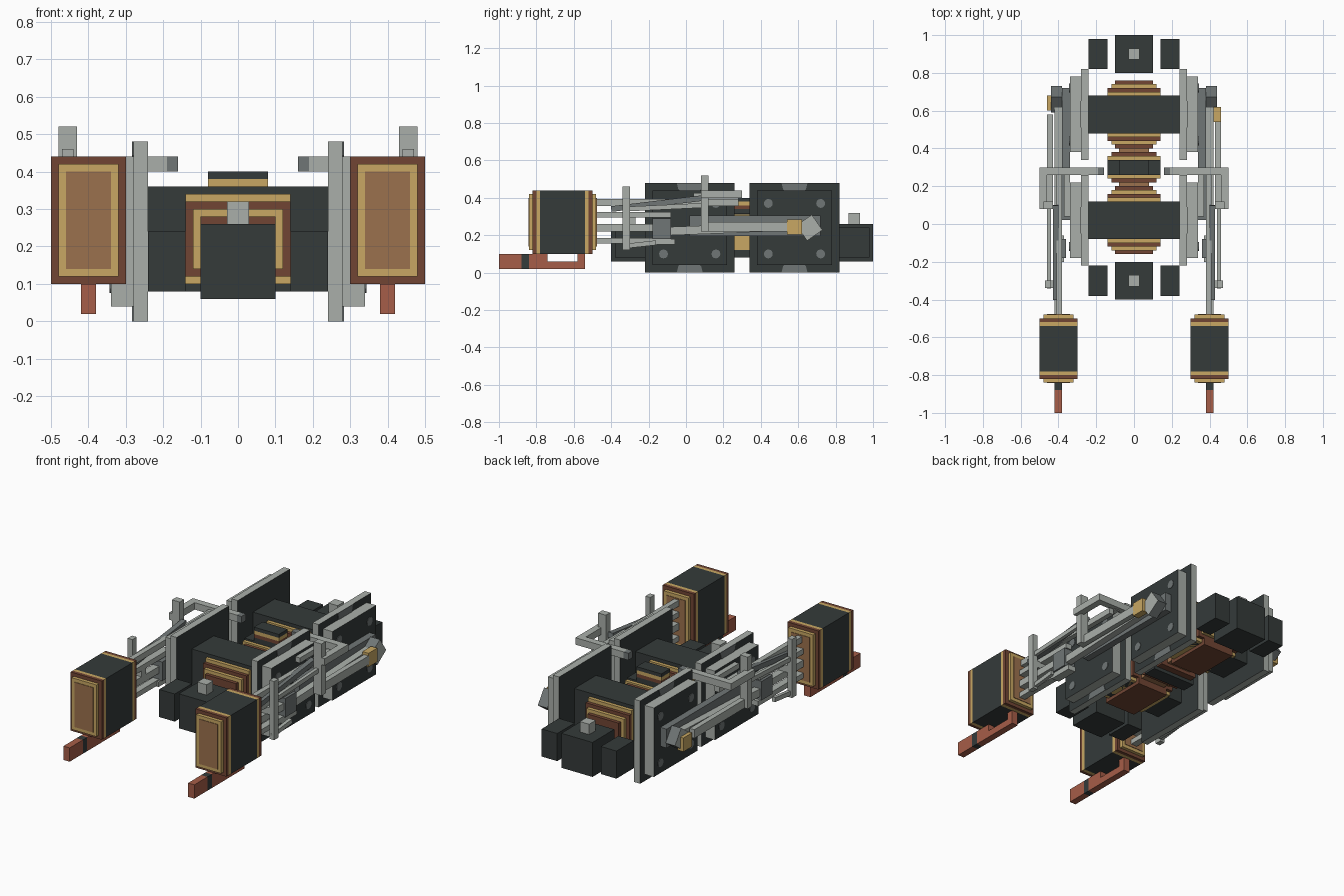
import bpy, bmesh, math
from mathutils import Matrix, Vector

cube = bpy.data.objects.get("Cube")
if cube:
    bpy.data.objects.remove(cube)


def material(name, rgb):
    m = bpy.data.materials.new(name)
    m.use_nodes = True
    color = (*rgb, 1)
    m.diffuse_color = color
    m.node_tree.nodes["Principled BSDF"].inputs["Base Color"].default_value = color
    return m


DARK = material("dark iron", (0.035, 0.043, 0.042))
RUST = material("dark copper", (0.165, 0.06, 0.034))
COPPER = material("copper", (0.33, 0.165, 0.075))
GOLD = material("brass", (0.58, 0.39, 0.125))
RED = material("red copper", (0.38, 0.11, 0.065))
LIGHT = material("light steel", (0.4, 0.43, 0.4))
GREY = material("grey steel", (0.16, 0.18, 0.18))


def finish(name, bm, *mats):
    mesh = bpy.data.meshes.new(name)
    bm.to_mesh(mesh)
    bm.free()
    for m in mats:
        mesh.materials.append(m)
    ob = bpy.data.objects.new(name, mesh)
    bpy.context.collection.objects.link(ob)
    return ob


def box(name, x, y, z, mat, side_mat=None, turn=0):
    """Box from three (low, high) ranges; side_mat colours the faces along x."""
    bm = bmesh.new()
    bmesh.ops.create_cube(bm, size=1)
    ranges = (x, y, z)
    size = [hi - lo for lo, hi in ranges]
    mid = Vector([(lo + hi) / 2 for lo, hi in ranges])
    bmesh.ops.scale(bm, vec=size, verts=bm.verts)
    if side_mat:
        bm.normal_update()
        for f in bm.faces:
            f.material_index = int(abs(f.normal.x) > 0.5)
    bmesh.ops.rotate(bm, matrix=Matrix.Rotation(math.radians(turn), 3, 'X'), verts=bm.verts)
    bmesh.ops.translate(bm, vec=mid, verts=bm.verts)
    return finish(name, bm, mat, *([side_mat] if side_mat else []))


def pair(name, x, y, z, mat, side_mat=None, turn=0):
    """The same box on the left and the right."""
    box(name + "_left", x, y, z, mat, side_mat, turn)
    box(name + "_right", (-x[1], -x[0]), y, z, mat, side_mat, turn)


def rod(name, x, width, start, end, mat):
    """Square bar between two (y, z) points, on both sides."""
    dy, dz = end[0] - start[0], end[1] - start[1]
    half = math.hypot(dy, dz) / 2
    cy, cz = (start[0] + end[0]) / 2, (start[1] + end[1]) / 2
    pair(name, x, (cy - half, cy + half), (cz - width / 2, cz + width / 2),
         mat, turn=math.degrees(math.atan2(dz, dy)))


def spot(name, x, y, z, radius, cut=None):
    """Thin disc lying on a side plate; cut keeps the half above or below z."""
    for s, side in ((1, "left"), (-1, "right")):
        bm = bmesh.new()
        turn = Matrix.Rotation(math.pi / 2, 4, 'Y')
        bmesh.ops.create_cone(bm, cap_ends=True, segments=12, radius1=radius, radius2=radius,
                              depth=0.006, matrix=Matrix.Translation((s * x, y, z)) @ turn)
        if cut:
            geom = bm.verts[:] + bm.edges[:] + bm.faces[:]
            bmesh.ops.bisect_plane(bm, geom=geom, plane_co=(0, 0, z),
                                   plane_no=(0, 0, cut), clear_outer=True)
            bmesh.ops.holes_fill(bm, edges=bm.edges)
        finish(name + "_" + side, bm, GREY)


# Cylinder blocks: dark jacket, banded ends and panelled covers
pair("cylinder_jacket", (0.3, 0.5), (-0.78, -0.54), (0.1, 0.44), DARK)
for end, s in (("front", -1), ("back", 1)):
    def span(a, b):
        return tuple(sorted((-0.66 + s * a, -0.66 + s * b)))
    pair(end + "_brass_band", (0.3, 0.5), span(0.12, 0.14), (0.1, 0.44), GOLD)
    pair(end + "_copper_band", (0.3, 0.5), span(0.14, 0.16), (0.1, 0.44), RUST)
    pair(end + "_cover", (0.32, 0.48), span(0.16, 0.18), (0.12, 0.42), GOLD)
    pair(end + "_cover_panel", (0.34, 0.46), span(0.18, 0.183), (0.14, 0.4), COPPER)

# Runners under the cylinders
X = (0.38, 0.42)
pair("runner_nose", X, (-1, -0.88), (0.02, 0.1), RED)
pair("runner_collar", X, (-0.88, -0.84), (0.02, 0.1), DARK)
pair("runner_body", X, (-0.84, -0.74), (0.02, 0.1), RED)
pair("runner_rail", X, (-0.74, -0.54), (0.02, 0.06), RED)
pair("runner_post", X, (-0.58, -0.54), (0.06, 0.1), RED)

# Two drive units, each with a cross block, banded core and side plates
for unit, c in (("front", 0.02), ("rear", 0.58)):
    box(unit + "_cross_block", (-0.24, 0.24), (c - 0.1, c + 0.1), (0.1, 0.36), DARK)
    layers = ((0.14, 0.12, 0.34, GOLD), (0.14, 0.14, 0.32, RUST),
              (0.12, 0.16, 0.3, GOLD), (0.1, 0.18, 0.28, RUST))
    for i, (w, d, top, mat) in enumerate(layers):
        box(f"{unit}_core_band_{i}", (-w, w), (c - d, c + d), (0.44 - top, top), mat)
    box(unit + "_core_base", (-0.1, 0.1), (c - 0.14, c + 0.14), (0.08, 0.14), RUST)

    pair(unit + "_wide_plate", (0.24, 0.28), (c - 0.24, c + 0.24), (0, 0.48), LIGHT, DARK)
    pair(unit + "_outer_plate", (0.28, 0.34), (c - 0.2, c + 0.2), (0.04, 0.44), LIGHT, DARK)
    for dy in (-0.14, 0.14):
        for z in (0.1, 0.37):
            spot(unit + "_plate_bolt", 0.34, c + dy, z, 0.024)
    spot(unit + "_plate_top_mark", 0.28, c, 0.48, 0.07, 1)
    spot(unit + "_plate_bottom_mark", 0.28, c, 0, 0.07, -1)

# Coupling between the drive units
box("coupling_core", (-0.08, 0.08), (0.16, 0.44), (0.12, 0.27), COPPER)
box("coupling_copper", (-0.12, 0.12), (0.22, 0.38), (0.1, 0.3), RUST)
box("coupling_brass", (-0.14, 0.14), (0.24, 0.36), (0.12, 0.31), GOLD)
box("coupling_block", (-0.14, 0.14), (0.26, 0.34), (0.08, 0.32), DARK)
for i, mat in enumerate((DARK, RUST, GOLD, DARK)):
    box(f"coupling_stack_{i}", (-0.08, 0.08), (0.26, 0.34),
        (0.32 + i * 0.02, 0.34 + i * 0.02), mat)

# End blocks with caps and their side blocks
for end, y in (("front", -0.3), ("rear", 0.9)):
    box(end + "_end_block", (-0.1, 0.1), (y - 0.1, y + 0.1), (0.06, 0.26), DARK)
    box(end + "_end_cap", (-0.03, 0.03), (y - 0.03, y + 0.03), (0.26, 0.32), LIGHT)
    pair(end + "_side_block", (0.14, 0.24), (y - 0.08, y + 0.08), (0.08, 0.24), DARK)

# Piston rods, guides and crosshead
rod("piston_rod", (0.38, 0.42), 0.04, (-0.5, 0.24), (-0.12, 0.24), LIGHT)
rod("lower_guide", (0.38, 0.42), 0.03, (-0.5, 0.17), (-0.08, 0.17), LIGHT)
rod("upper_guide", (0.38, 0.42), 0.03, (-0.5, 0.31), (-0.08, 0.31), LIGHT)
rod("valve_rod", (0.38, 0.41), 0.035, (-0.5, 0.375), (0.28, 0.375), LIGHT)
rod("inclined_rod", (0.4, 0.43), 0.03, (-0.4, 0.34), (0.1, 0.4), GREY)
rod("reach_rod", (0.34, 0.37), 0.03, (0.04, 0.41), (0.28, 0.41), LIGHT)
pair("crosshead", (0.36, 0.43), (-0.18, -0.08), (0.18, 0.29), GREY)
pair("crosshead_shoe", (0.37, 0.42), (-0.2, -0.06), (0.15, 0.18), LIGHT)
pair("guide_post", (0.44, 0.47), (-0.34, -0.3), (0.12, 0.46), LIGHT)
pair("guide_bracket", (0.38, 0.46), (-0.34, -0.3), (0.26, 0.3), LIGHT)
rod("combination_rod", (0.44, 0.46), 0.025, (-0.34, 0.14), (-0.16, 0.16), LIGHT)

# Cranks, connecting rods and valve linkage
rod("connecting_rod", (0.38, 0.42), 0.045, (-0.14, 0.22), (0.64, 0.25), LIGHT)
rod("return_crank_rod", (0.43, 0.46), 0.05, (0.08, 0.245), (0.58, 0.245), LIGHT)
rod("side_rod", (0.34, 0.38), 0.11, (0.02, 0.25), (0.72, 0.25), GREY)
rod("radius_rod", (0.44, 0.46), 0.025, (-0.32, 0.34), (0.1, 0.36), LIGHT)
pair("crank_pin", (0.38, 0.44), (0.61, 0.71), (0.19, 0.29), GREY, LIGHT, 35)
box("crank_nut_left", (0.42, 0.46), (0.54, 0.62), (0.205, 0.285), GOLD)
box("crank_nut_right", (-0.46, -0.42), (0.6, 0.68), (0.18, 0.26), GOLD)
pair("link_post", (0.43, 0.48), (0.08, 0.12), (0.22, 0.52), LIGHT)
pair("lifting_arm", (0.46, 0.5), (0.08, 0.3), (0.4, 0.44), LIGHT)
pair("lifting_shaft", (0.19, 0.5), (0.26, 0.3), (0.4, 0.44), LIGHT)
pair("lifting_shaft_end", (0.16, 0.19), (0.26, 0.3), (0.4, 0.44), GREY)
